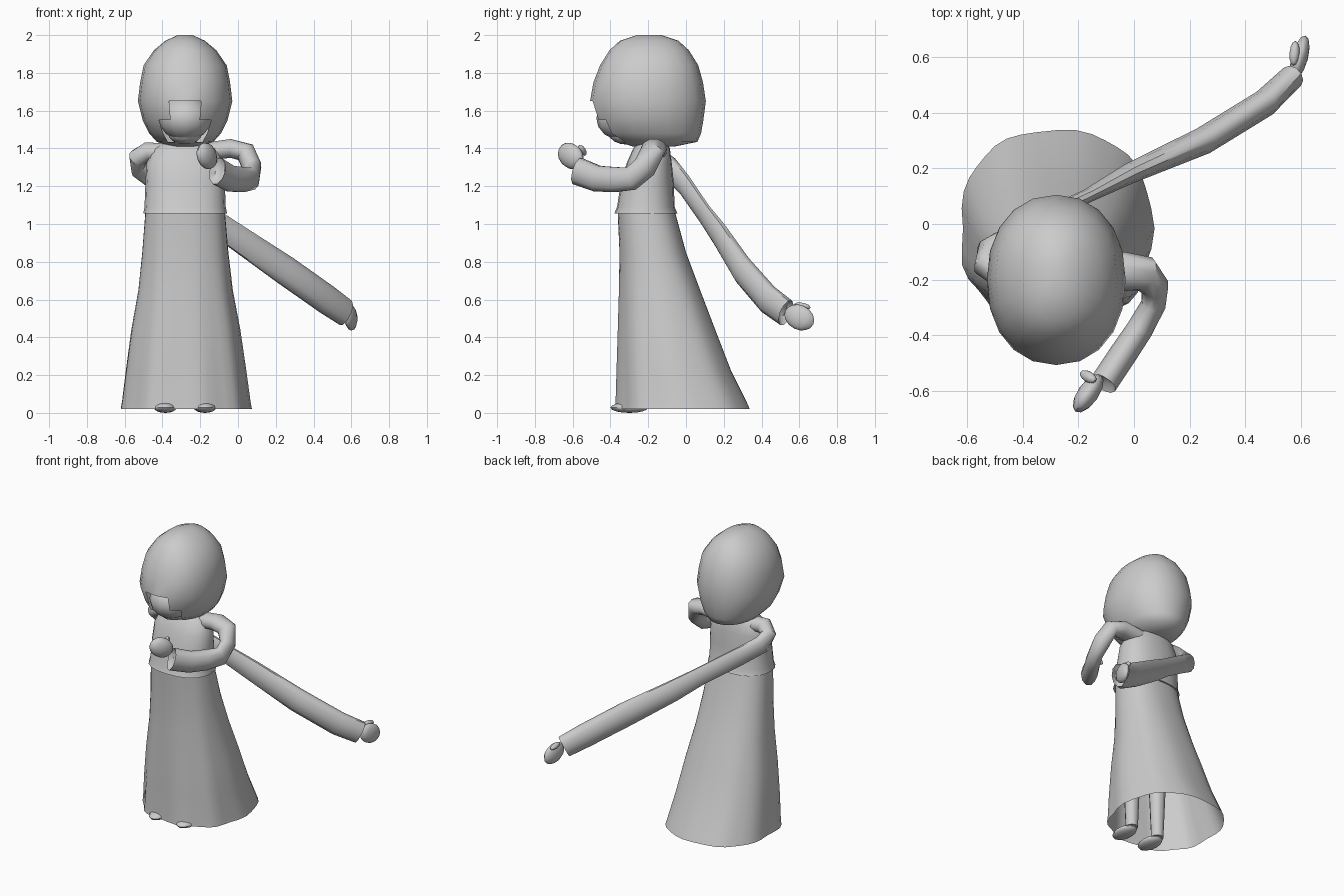
import bpy, bmesh, math
from mathutils import Vector, Matrix, Euler

old = bpy.data.objects.get("Cube")
if old:
    bpy.data.objects.remove(old)

CX = -0.28  # body centre line

grey = bpy.data.materials.new("plain grey")
grey.use_nodes = True
colour = (0.6, 0.6, 0.6, 1)
grey.diffuse_color = colour
grey.node_tree.nodes["Principled BSDF"].inputs["Base Color"].default_value = colour


def finish(name, bm, angle=50):
    bmesh.ops.recalc_face_normals(bm, faces=bm.faces)
    mesh = bpy.data.meshes.new(name)
    bm.to_mesh(mesh)
    bm.free()
    mesh.materials.append(grey)
    ob = bpy.data.objects.new(name, mesh)
    bpy.context.collection.objects.link(ob)
    bpy.ops.object.select_all(action='DESELECT')
    ob.select_set(True)
    bpy.context.view_layer.objects.active = ob
    bpy.ops.object.shade_smooth_by_angle(angle=math.radians(angle))
    return ob


def bridge(bm, loops, cap_start, cap_end):
    rings = [[bm.verts.new(p) for p in loop] for loop in loops]
    n = len(rings[0])
    for a, b in zip(rings, rings[1:]):
        for i in range(n):
            j = (i + 1) % n
            bm.faces.new((a[i], a[j], b[j], b[i]))
    if cap_start:
        bm.faces.new(rings[0])
    if cap_end:
        bm.faces.new(rings[-1])


def power(v, e):
    return math.copysign(abs(v) ** e, v)


def loft(rings, sides, e=0.85, ripple=None, caps=(True, True)):
    """Stack of rounded outlines: z, half width, front y, back y."""
    bm = bmesh.new()
    loops = []
    for z, hw, front, back in rings:
        loop = []
        for i in range(sides):
            t = math.tau * i / sides
            r = 1 + (ripple(t, z) if ripple else 0)
            loop.append((CX + hw * r * power(math.cos(t), e),
                         (front + back) / 2 + (back - front) / 2 * r * power(math.sin(t), e), z))
        loops.append(loop)
    bridge(bm, loops, *caps)
    return bm


def sleeve(name, path, sides=10):
    """Tube through points, each with a sideways and an upright radius."""
    bm = bmesh.new()
    pts = [Vector(p[:3]) for p in path]
    loops = []
    for i, p in enumerate(pts):
        along = (pts[min(i + 1, len(pts) - 1)] - pts[max(i - 1, 0)]).normalized()
        side = along.cross(Vector((0, 0, 1))).normalized()
        up = side.cross(along)
        rs, ru = path[i][3:]
        loops.append([p + side * rs * math.cos(math.tau * k / sides)
                      + up * ru * math.sin(math.tau * k / sides) for k in range(sides)])
    # tuck the cuff inward around the wrist
    end = pts[-1] - (pts[-1] - pts[-2]) * 0.2
    loops.append([end + (q - pts[-1]) * 0.6 for q in loops[-1]])
    bridge(bm, loops, True, True)
    return finish(name, bm)


def blob(name, centre, size, turn=(0, 0, 0)):
    bm = bmesh.new()
    rot = Euler([math.radians(a) for a in turn]).to_matrix().to_4x4()
    bmesh.ops.create_uvsphere(
        bm, u_segments=12, v_segments=8, radius=1,
        matrix=Matrix.Translation(centre) @ rot @ Matrix.Diagonal((*size, 1)))
    return finish(name, bm)


# Hair: rounded mass with a face opening low at the front
hair = loft([(1.41, 0.08, -0.28, -0.06), (1.435, 0.15, -0.36, 0.06), (1.48, 0.19, -0.44, 0.08),
             (1.55, 0.225, -0.475, 0.092), (1.65, 0.25, -0.508, 0.105), (1.75, 0.238, -0.49, 0.09),
             (1.84, 0.22, -0.455, 0.065), (1.92, 0.165, -0.405, 0.015),
             (1.97, 0.105, -0.35, -0.04), (2.0, 0.04, -0.26, -0.13)], 20, 0.92)
opening = [f for f in hair.faces
           if f.calc_center_median().y < -0.3 and abs(f.calc_center_median().x - CX) < 0.11
           and 1.43 < f.calc_center_median().z < 1.64]
bmesh.ops.delete(hair, geom=opening, context='FACES')
finish("hair", hair, 60)
blob("face", (CX, -0.33, 1.56), (0.14, 0.145, 0.12))
blob("chin", (CX, -0.31, 1.48), (0.09, 0.1, 0.06))

# Body
finish("neck", loft([(1.36, 0.06, -0.24, -0.12), (1.5, 0.06, -0.24, -0.12)], 10))
finish("bodice", loft([(1.055, 0.222, -0.38, -0.045), (1.09, 0.215, -0.365, -0.06),
                       (1.22, 0.21, -0.345, -0.065), (1.32, 0.205, -0.315, -0.075),
                       (1.4, 0.17, -0.28, -0.085), (1.435, 0.1, -0.25, -0.1)], 20))


# Skirt: open bell with folds that deepen toward the hem
def folds(t, z):
    return 0.025 * (1.06 - z) * math.cos(9 * t) * (1.0 if math.sin(t) < 0.1 else 0.4)


finish("skirt", loft([(1.07, 0.21, -0.362, -0.06), (0.85, 0.228, -0.352, 0.0),
                      (0.65, 0.25, -0.355, 0.075), (0.44, 0.288, -0.36, 0.155),
                      (0.22, 0.318, -0.365, 0.24), (0.06, 0.338, -0.368, 0.32),
                      (0.02, 0.345, -0.37, 0.338)], 40, 0.85, folds, (True, False)), 40)

# Legs and feet
for side, dx in (("right", -0.105), ("left", 0.105)):
    x = CX + dx
    bm = bmesh.new()
    bmesh.ops.create_cone(bm, cap_ends=True, segments=10, radius1=0.04, radius2=0.075, depth=0.85,
                          matrix=Matrix.Translation((x, -0.23, 0.46)))
    finish(side + "_leg", bm)
    blob(side + "_foot", (x, -0.3, 0.028), (0.06, 0.1, 0.028))

# Left arm bent across the front
sleeve("left_sleeve", [(-0.19, -0.16, 1.38, 0.06, 0.05), (-0.04, -0.17, 1.4, 0.07, 0.052),
                       (0.04, -0.18, 1.38, 0.065, 0.055), (0.075, -0.22, 1.3, 0.05, 0.065),
                       (0.07, -0.29, 1.24, 0.045, 0.065), (0.02, -0.38, 1.235, 0.048, 0.07),
                       (-0.04, -0.47, 1.24, 0.05, 0.072), (-0.11, -0.575, 1.28, 0.05, 0.075)])
blob("left_hand", (-0.165, -0.61, 1.36), (0.038, 0.085, 0.065), (-30, 0, -35))
blob("left_thumb", (-0.165, -0.55, 1.39), (0.02, 0.04, 0.018), (-40, 0, 60))

# Right arm stretched behind the back
sleeve("right_sleeve", [(-0.38, -0.17, 1.38, 0.06, 0.05), (-0.48, -0.175, 1.385, 0.06, 0.05),
                        (-0.53, -0.15, 1.35, 0.05, 0.055), (-0.525, -0.09, 1.3, 0.04, 0.06),
                        (-0.4, -0.01, 1.21, 0.03, 0.06), (-0.17, 0.1, 1.05, 0.025, 0.06),
                        (-0.02, 0.18, 0.94, 0.037, 0.07), (0.25, 0.3, 0.755, 0.05, 0.08),
                        (0.47, 0.435, 0.6, 0.05, 0.08), (0.57, 0.53, 0.53, 0.045, 0.075)])
blob("right_hand", (0.597, 0.6, 0.505), (0.03, 0.085, 0.065), (-25, 0, -15))
blob("right_thumb", (0.578, 0.615, 0.565), (0.018, 0.045, 0.018), (-10, 0, -5))
